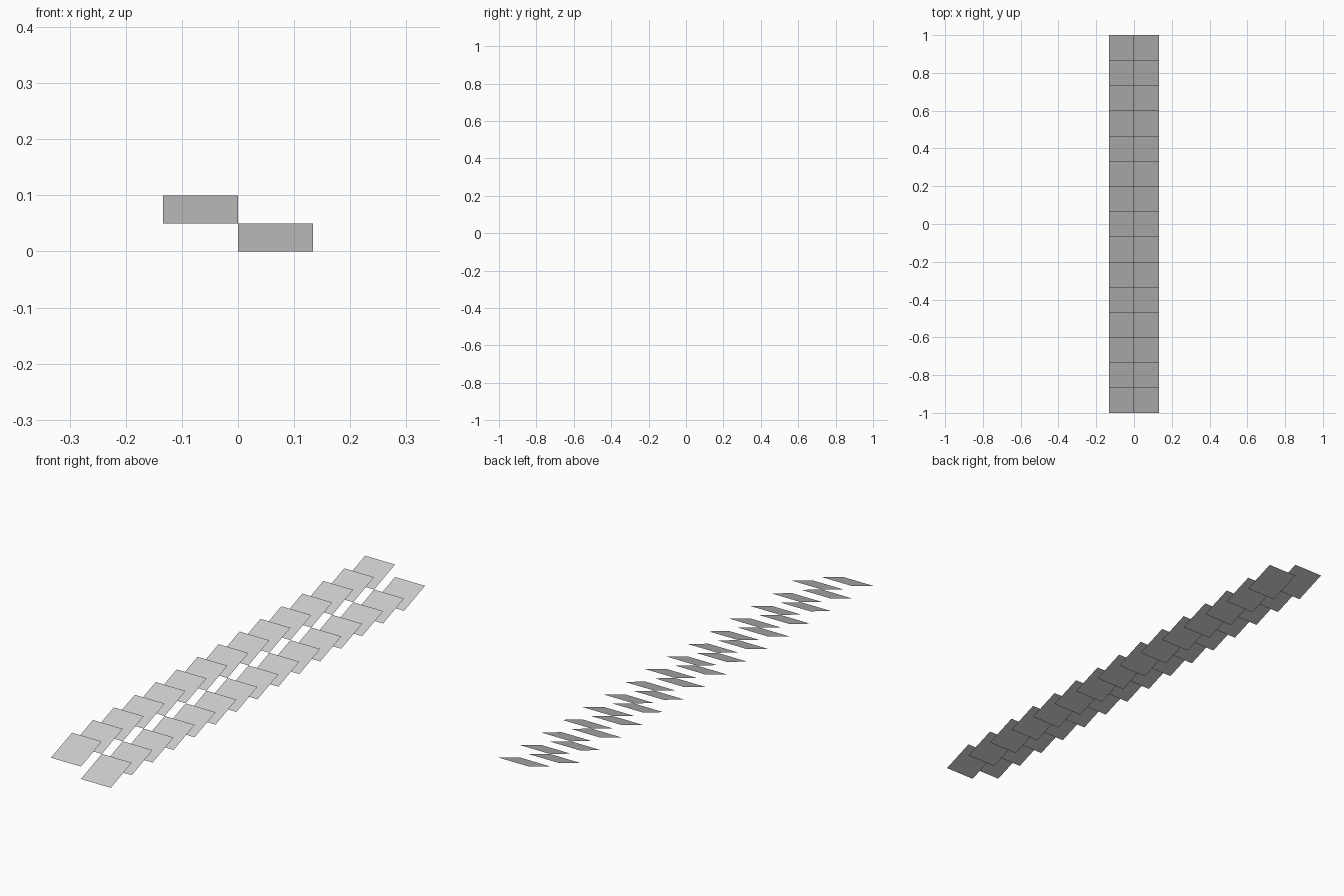
import bpy

if "Cube" in bpy.data.objects:
    bpy.data.objects.remove(bpy.data.objects["Cube"])

COUNT = 15            # tiles per column
SIZE = 2 / COUNT      # tile width and plan depth
RISE = 0.05           # height gained along each tile


def tile_column(name, x, z):
    """One sloping tile repeated along y."""
    mesh = bpy.data.meshes.new(name)
    mesh.from_pydata(
        [(x, -1, z), (x + SIZE, -1, z),
         (x + SIZE, -1 + SIZE, z + RISE), (x, -1 + SIZE, z + RISE)],
        [], [(0, 1, 2, 3)])
    obj = bpy.data.objects.new(name, mesh)
    bpy.context.collection.objects.link(obj)
    arr = obj.modifiers.new("repeat", 'ARRAY')
    arr.count = COUNT
    arr.use_relative_offset = False
    arr.use_constant_offset = True
    arr.constant_offset_displace = (0, SIZE, 0)


# Upper column on the left, lower column on the right
tile_column("upper_slat_column", -SIZE, RISE)
tile_column("lower_slat_column", 0, 0)
